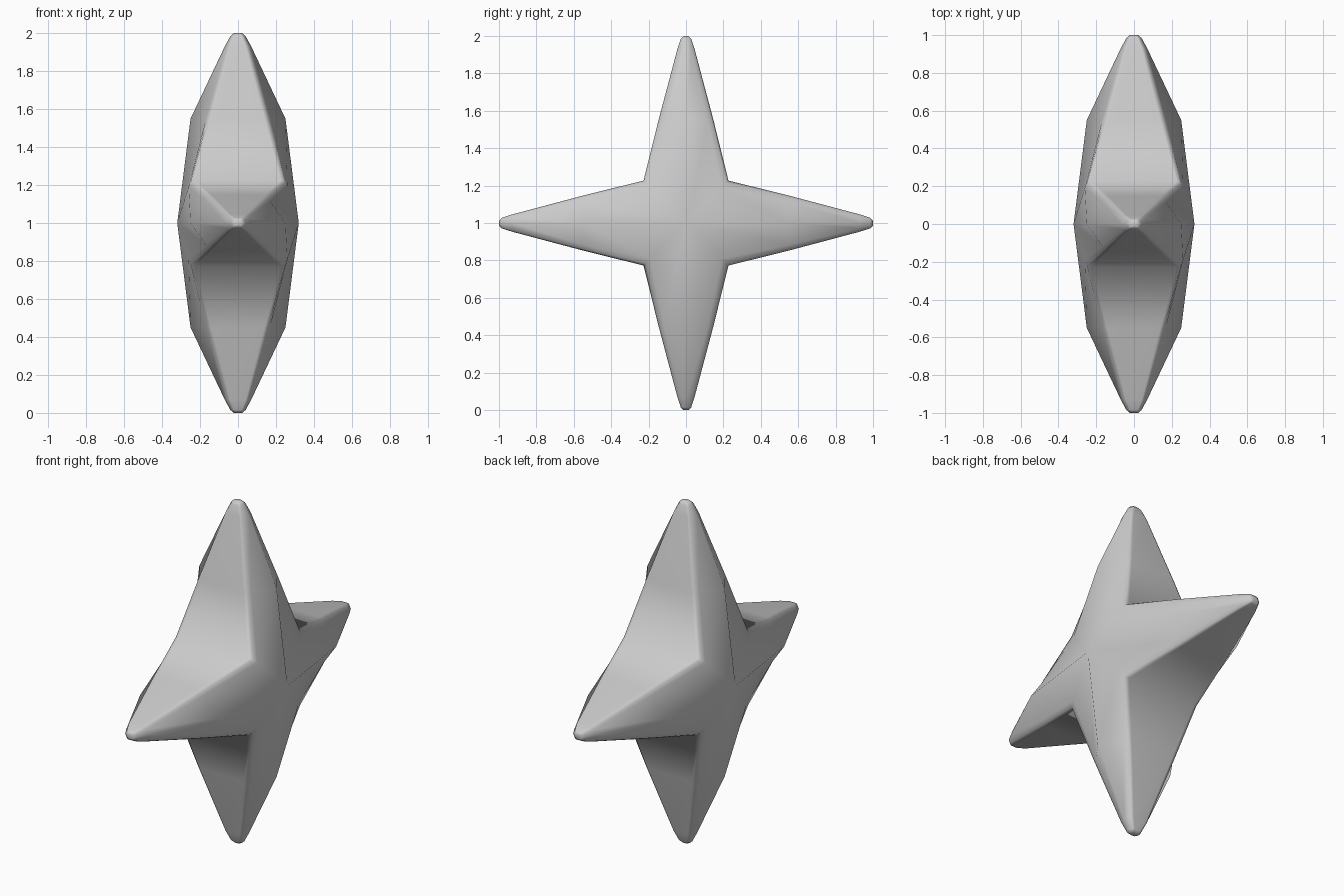
import bpy, bmesh
from mathutils import Matrix, Vector
from math import pi

if "Cube" in bpy.data.objects:
    bpy.data.objects.remove(bpy.data.objects["Cube"])

# Arm stations: distance out, ridge half thickness, edge half thickness, half width, edge rounding
# (first station sits on the diagonals shared by neighbouring arms)
STATIONS = [
    (None, 0.32, 0.26, 0.227, 0.035),
    (0.55, 0.25, 0.168, 0.147, 0.030),
    (0.93, 0.07, 0.058, 0.046, 0.018),
    (0.985, 0.04, 0.032, 0.028, 0.012),
    (1.0, 0.022, 0.016, 0.013, 0.006),
]


def ring(dist, ridge, edge, width, b):
    """Closed cross-section of an arm pointing up z."""
    quarter = [(edge, width - b), (edge - 0.3 * b, width - 0.3 * b), (edge - b, width)]
    half = [(ridge, 0)] + quarter + [(-x, y) for x, y in reversed(quarter)]
    pts = half + [(-x, -y) for x, y in half]
    return [Vector((x, y, abs(y) if dist is None else dist)) for x, y in pts]


bm = bmesh.new()
# Four identical arms around the x axis
for k in range(4):
    rot = Matrix.Rotation(k * pi / 2, 3, 'X')
    rings = [[bm.verts.new(rot @ p + Vector((0, 0, 1))) for p in ring(*s)] for s in STATIONS]
    n = len(rings[0])
    for a, c in zip(rings, rings[1:]):
        for i in range(n):
            j = (i + 1) % n
            bm.faces.new((a[i], a[j], c[j], c[i]))
    bm.faces.new(rings[-1])
# Weld the arms together along the diagonals
bmesh.ops.remove_doubles(bm, verts=bm.verts, dist=0.0005)
bmesh.ops.recalc_face_normals(bm, faces=bm.faces)
for f in bm.faces:
    f.smooth = True

mesh = bpy.data.meshes.new("four_point_star")
bm.to_mesh(mesh)
bm.free()
star = bpy.data.objects.new("four_point_star", mesh)
bpy.context.collection.objects.link(star)
# Keep broad faces clean while the rounded edges stay soft
wn = star.modifiers.new("weighted_normals", 'WEIGHTED_NORMAL')
wn.keep_sharp = True
